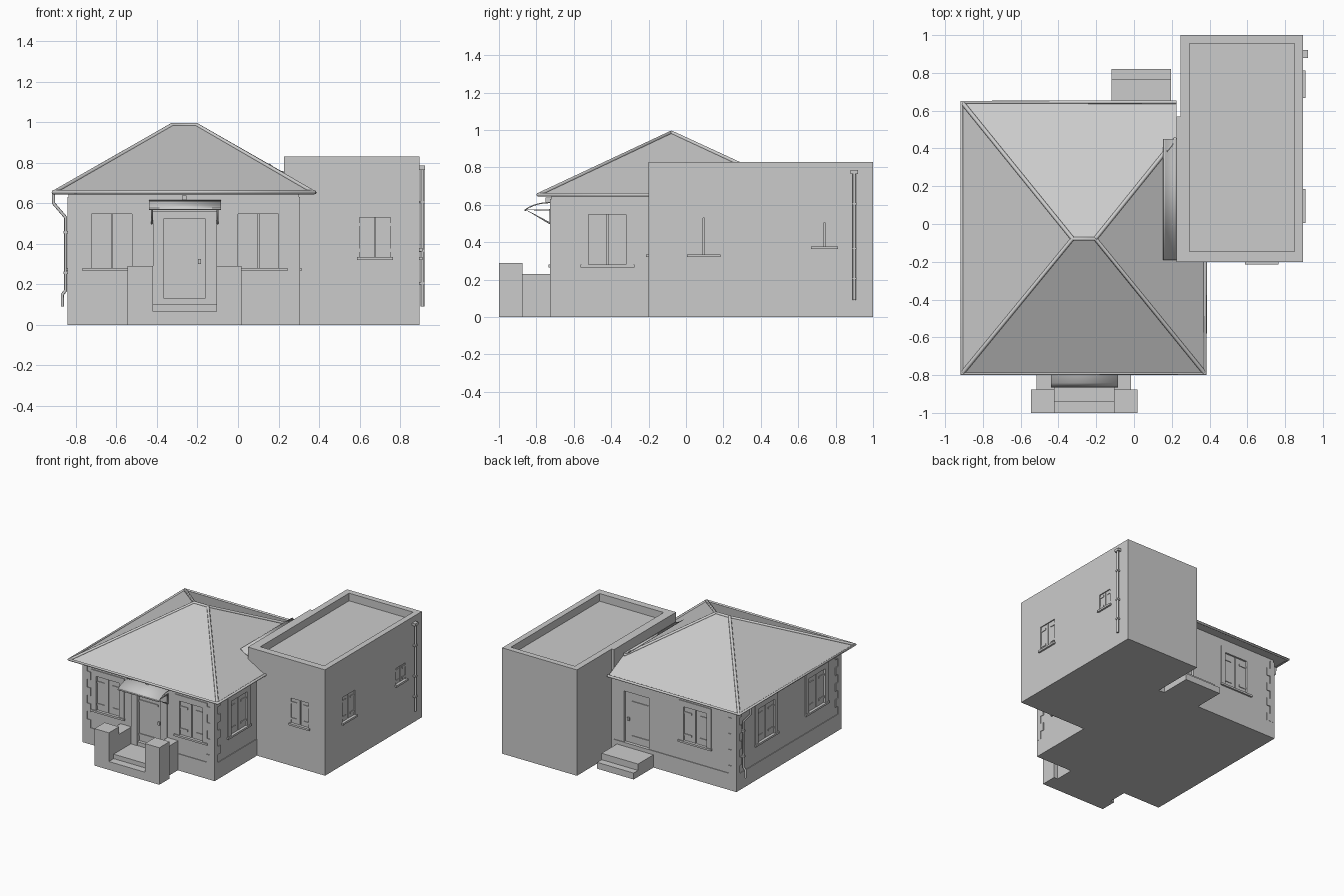
import bpy, bmesh
from math import sin, cos, pi

if "Cube" in bpy.data.objects:
    bpy.data.objects.remove(bpy.data.objects["Cube"])

def finish(name, bm, hide=False):
    bmesh.ops.recalc_face_normals(bm, faces=bm.faces[:])
    me = bpy.data.meshes.new(name)
    bm.to_mesh(me)
    bm.free()
    ob = bpy.data.objects.new(name, me)
    bpy.context.collection.objects.link(ob)
    ob.hide_render = hide
    return ob

def boxes(name, items, hide=False):
    """One object made of axis-aligned boxes (x0, x1, y0, y1, z0, z1)."""
    bm = bmesh.new()
    for x0, x1, y0, y1, z0, z1 in items:
        vs = bmesh.ops.create_cube(bm, size=1)['verts']
        for v in vs:
            v.co = ((x0, x1)[v.co.x > 0], (y0, y1)[v.co.y > 0], (z0, z1)[v.co.z > 0])
    return finish(name, bm, hide)

def prism(name, pts, z0, z1):
    bm = bmesh.new()
    f = bm.faces.new([bm.verts.new((x, y, z0)) for x, y in pts])
    ext = bmesh.ops.extrude_face_region(bm, geom=[f])['geom']
    bmesh.ops.translate(bm, vec=(0, 0, z1 - z0), verts=[v for v in ext if isinstance(v, bmesh.types.BMVert)])
    return finish(name, bm)

def sheet(name, xz_or_yz, along, a0, a1, thick):
    """Bent sheet: a profile swept along x or y."""
    bm = bmesh.new()
    rows = []
    for p, z in xz_or_yz:
        rows.append([bm.verts.new((a, p, z) if along == 'x' else (p, a, z)) for a in (a0, a1)])
    for r, s in zip(rows, rows[1:]):
        bm.faces.new((r[0], r[1], s[1], s[0])).smooth = True
    ob = finish(name, bm)
    m = ob.modifiers.new('thickness', 'SOLIDIFY')
    m.thickness, m.offset = thick, 0
    return ob

def tube(name, paths, r):
    cu = bpy.data.curves.new(name, 'CURVE')
    cu.dimensions = '3D'
    cu.bevel_depth, cu.bevel_resolution, cu.use_fill_caps = r, 2, True
    for path in paths:
        sp = cu.splines.new('POLY')
        sp.points.add(len(path) - 1)
        for p, co in zip(sp.points, path):
            p.co = (*co, 1)
    ob = bpy.data.objects.new(name, cu)
    bpy.context.collection.objects.link(ob)
    return ob

def cut(ob, cutter):
    m = ob.modifiers.new('cut', 'BOOLEAN')
    m.object, m.operation, m.solver = cutter, 'DIFFERENCE', 'EXACT'

# Wall planes: axis of the normal, position, outward sign
WALLS = {'front': ('y', -0.72, -1), 'back': ('y', 0.57, 1), 'left': ('x', -0.835, -1),
         'right': ('x', 0.30, 1), 'annex_front': ('y', -0.20, -1), 'annex_right': ('x', 0.895, 1)}

def on_wall(wall, u0, u1, d0, d1, z0, z1):
    ax, pos, s = WALLS[wall]
    a, b = sorted((pos + s * d0, pos + s * d1))
    return (a, b, u0, u1, z0, z1) if ax == 'x' else (u0, u1, a, b, z0, z1)

recesses = []

def window(name, wall, c, half, z0, z1, surround=True):
    W = lambda *a: on_wall(wall, *a)
    recesses.append(W(c - half, c + half, -0.02, 0.02, z0, z1))
    # Two shutter leaves with strap hinges
    boxes(name + '_shutters', [W(c - half, c - .003, -.022, -.008, z0, z1),
                               W(c + .003, c + half, -.022, -.008, z0, z1)])
    h, L = z1 - z0, half * .64
    boxes(name + '_hinges', [W(u, u + L, -.009, -.003, z - .008, z + .008)
                             for u in (c - half, c + half - L) for z in (z0 + .17 * h, z0 + .82 * h)])
    e = .045 if surround else .012
    boxes(name + '_sill', [W(c - half - e, c + half + e, -.01, .014, z0 - .015, z0)])
    if surround:
        boxes(name + '_surround', [W(c - half - .04, c - half, -.002, .006, z0, z1),
                                   W(c + half, c + half + .04, -.002, .006, z0, z1),
                                   W(c - half - .04, c + half + .04, -.002, .006, z1, z1 + .045)])

def door(name, wall, u0, u1, z0, z1, handle):
    W = lambda *a: on_wall(wall, *a)
    recesses.append(W(u0, u1, -.03, .03, z0, z1))
    boxes(name + '_leaf', [W(u0, u1, -.032, -.02, z0, z1)])
    boxes(name + '_hinges', [W(u0, u0 + .165, -.021, -.014, z - .009, z + .009) for z in (z0 + .08, z1 - .08)])
    boxes(name + '_handle', [W(handle - .008, handle + .008, -.021, -.008, z0 + .2, z0 + .225)])

# House body and plinth (notched where the annex joins)
def footprint(e):
    return [(-.835 - e, -.72 - e), (.30 + e, -.72 - e), (.30 + e, -.2), (.226, -.2), (.226, .57 + e), (-.835 - e, .57 + e)]
house = prism('house_walls', footprint(0), 0, .652)
prism('plinth', footprint(.005), 0, .13)

# Annex with sunken flat roof
annex = boxes('annex', [(.246, .895, -.2, 1, 0, .83)])
cut(annex, boxes('annex_roof_cutter', [(.295, .85, -.145, .955, .77, .9)], True))
boxes('annex_link_wall', [(.226, .247, -.2, .57, 0, .83)])

# Hipped roof, cut where it meets the annex
bm = bmesh.new()
e = [bm.verts.new((x, y, .652)) for x, y in ((-.91, -.79), (.375, -.79), (.375, .643), (-.91, .643))]
r1, r2 = bm.verts.new((-.325, -.078, .988)), bm.verts.new((-.205, -.078, .988))
for f in (e, (e[0], e[1], r2, r1), (e[1], e[2], r2), (e[2], e[3], r1, r2), (e[3], e[0], r1)):
    bm.faces.new(f)
roof = finish('hipped_roof', bm)
cut(roof, boxes('roof_cutter', [(.226, .6, -.2, .9, .5, 1)], True))
A, B = (-.325, -.078, .986), (-.205, -.078, .986)
tube('ridge_caps', [[(-.905, -.785, .655), A, B, (.37, -.785, .655)],
                    [(-.905, .638, .655), A], [B, (.222, .452, .742)]], .011)
tube('gutters', [[(.226, .645, .654), (-.912, .645, .654), (-.912, -.792, .654), (.377, -.792, .654), (.377, -.2, .654)]], .010)
sheet('annex_valley_flashing', [(.155 + .071 * t / 8, .790 - .04 * t / 8 - .006 * sin(pi * t / 8) + .004)
                                for t in range(9)], 'y', -.19, .45, .004)

# Alternating corner stones on every free corner
stones = []
for i in range(8):
    z0 = .13 + .0625 * i
    z1, w = z0 + .0625, (.065, .035)[i % 2]
    v = .1 - w
    for cx, cy, sx, sy in ((-.835, -.72, 1, 1), (.30, -.72, -1, 1), (-.835, .57, 1, -1)):
        xs = sorted((cx - sx * .006, cx + sx * w))
        ys = sorted((cy - sy * .006, cy + sy * .02))
        stones.append((*xs, *ys, z0, z1))
        xs = sorted((cx - sx * .006, cx + sx * .02))
        ys = sorted((cy - sy * .006, cy + sy * v))
        stones.append((*xs, *ys, z0, z1))
boxes('corner_stones', stones)

# Windows and doors
for n, w, c in (('front_left', 'front', -.622), ('front_right', 'front', .100), ('right', 'right', -.42),
                ('left_front', 'left', -.425), ('left_back', 'left', .20), ('back', 'back', -.48)):
    window(n + '_window', w, c, .1, .28, .547)
window('annex_front_window', 'annex_front', .676, .077, .335, .53, False)
window('annex_side_window', 'annex_right', .095, .077, .335, .53, False)
window('annex_small_window', 'annex_right', .74, .06, .378, .505, False)
door('front_door', 'front', -.365, -.162, .10, .525, -.19)
door('back_door', 'back', -.08, .14, .10, .53, .11)
boxes('front_door_surround', [(-.42, -.365, -.728, -.715, .1, .56), (-.162, -.107, -.728, -.715, .1, .56),
                              (-.365, -.162, -.728, -.715, .525, .56)])
openings = boxes('opening_cutters', recesses, True)
cut(house, openings)
cut(annex, openings)

# Front steps between stepped cheek walls
boxes('front_cheek_walls', [(-.545, -.42, -1, -.875, 0, .29), (-.107, .018, -1, -.875, 0, .29),
                            (-.515, -.42, -.875, -.72, 0, .23), (-.107, -.015, -.875, -.72, 0, .23)])
boxes('front_steps', [(-.42, -.107, -1, -.94, 0, .065), (-.42, -.107, -.94, -.72, 0, .10)])
boxes('back_steps', [(-.12, .197, .57, .765, 0, .10), (-.12, .197, .765, .82, 0, .05)])

# Awning over the front door, brackets and lamp
sheet('awning', [(-.722, .612), (-.75, .611), (-.78, .607), (-.81, .599), (-.84, .586), (-.862, .572)],
      'x', -.44, -.085, .006)
tube('awning_brackets', [[(x, -.725, .50), (x, -.855, .573), (x, -.725, .573), (x, -.725, .50)]
                         for x in (-.425, -.10)] + [[(-.44, -.86, .572), (-.085, -.86, .572)]], .005)
boxes('door_lamp', [(-.277, -.253, -.75, -.72, .615, .638)])

# Rainwater pipes with wall clips
tube('left_downpipe', [[(-.91, .5, .65), (-.91, .5, .60), (-.85, .5, .53), (-.85, .5, .17),
                        (-.866, .5, .15), (-.866, .5, .09)]], .008)
tube('annex_downpipe', [[(.91, .9, .09), (.91, .9, .77)]], .009)
boxes('annex_pipe_head', [(.894, .922, .88, .92, .765, .785)])
boxes('pipe_clips', [(.894, .92, .888, .912, z, z + .012) for z in (.2, .36, .6)]
      + [(-.86, -.834, .489, .511, z, z + .012) for z in (.25, .45)])
